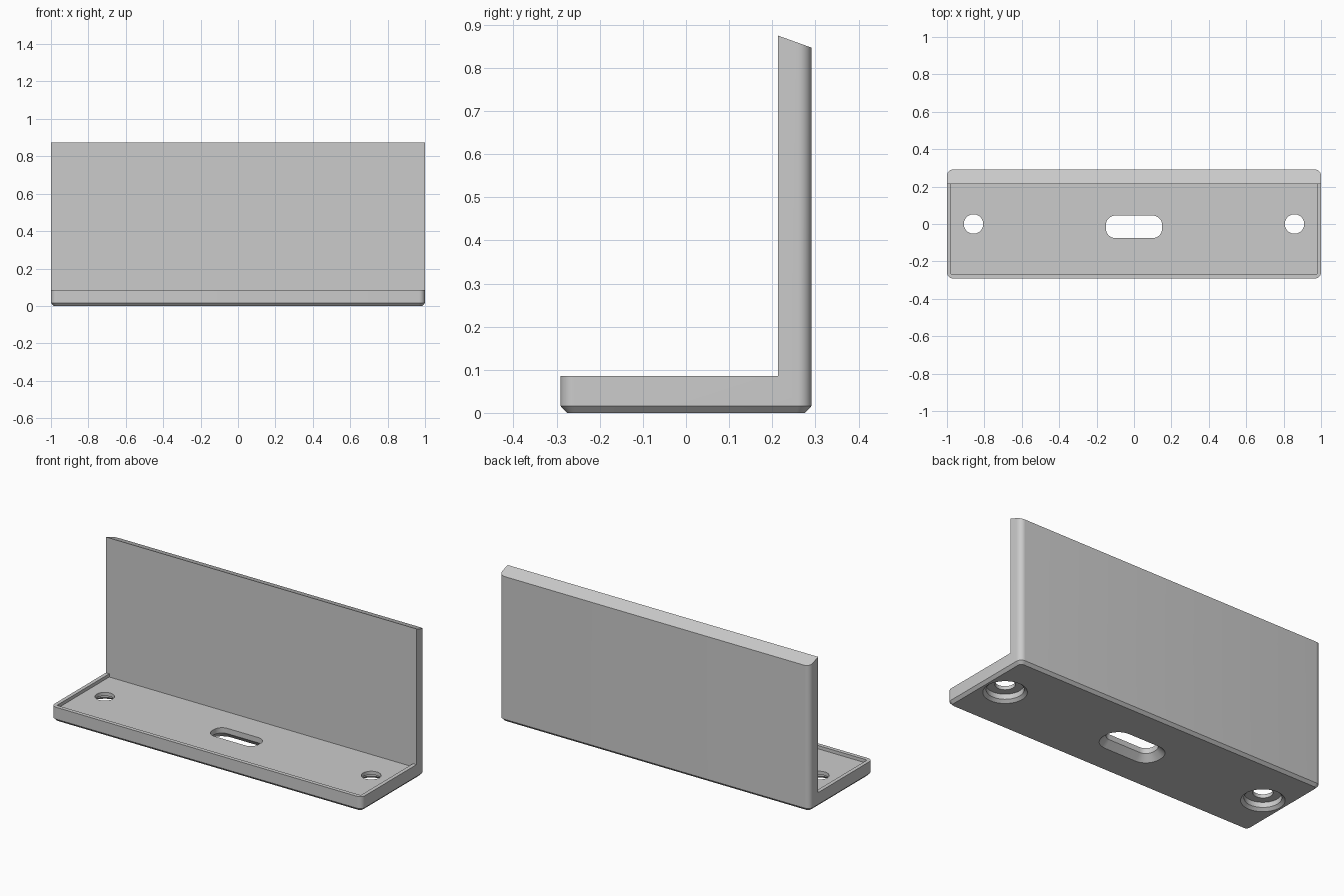
import bpy, bmesh, math

cube = bpy.data.objects.get("Cube")
if cube:
    bpy.data.objects.remove(cube, do_unlink=True)

grey = bpy.data.materials.new("plain grey")
grey.use_nodes = True
grey.diffuse_color = (0.6, 0.6, 0.6, 1)
grey.node_tree.nodes["Principled BSDF"].inputs["Base Color"].default_value = (0.6, 0.6, 0.6, 1)

HALF_Y = 0.291      # half depth of the footprint
WALL_Y = 0.213      # front face of the upright wall
WALL_TOP = 0.875
BASE_TOP = 0.085
FLOOR = 0.066       # bottom of the shallow tray


def rounded(hx, hy, r, z, cx=0, cy=0, steps=8):
    """Rounded rectangle ring; z is a height or a function of y."""
    ring = []
    for k, (sx, sy) in enumerate(((1, 1), (-1, 1), (-1, -1), (1, -1))):
        for i in range(steps + 1):
            a = (k + i / steps) * math.pi / 2
            x = cx + sx * (hx - r) + r * math.cos(a)
            y = cy + sy * (hy - r) + r * math.sin(a)
            ring.append((x, y, z(y) if callable(z) else z))
    return ring


def circle(r, z, cx, n=48):
    return [(cx + r * math.cos(2 * math.pi * i / n), r * math.sin(2 * math.pi * i / n), z)
            for i in range(n)]


def box_rings(x, y0, y1, z0, z1):
    return [[(-x, y0, z), (x, y0, z), (x, y1, z), (-x, y1, z)] for z in (z0, z1)]


def loft(name, rings):
    """Closed solid skinned through rings from bottom to top."""
    bm = bmesh.new()
    loops = [[bm.verts.new(p) for p in ring] for ring in rings]
    n = len(loops[0])
    for a, b in zip(loops, loops[1:]):
        for i in range(n):
            j = (i + 1) % n
            bm.faces.new((a[i], a[j], b[j], b[i]))
    bm.faces.new(loops[0][::-1])
    bm.faces.new(loops[-1])
    bmesh.ops.recalc_face_normals(bm, faces=bm.faces)
    mesh = bpy.data.meshes.new(name)
    bm.to_mesh(mesh)
    bm.free()
    mesh.materials.append(grey)
    obj = bpy.data.objects.new(name, mesh)
    bpy.context.collection.objects.link(obj)
    return obj


# Body with chamfered foot, rounded corners and sloping top
bracket = loft("angle_bracket", [
    rounded(0.985, HALF_Y - 0.015, 0.02, 0),
    rounded(1, HALF_Y, 0.032, 0.016),
    rounded(1, HALF_Y, 0.032, lambda y: WALL_TOP - 0.36 * (y - WALL_Y)),
])

# Space in front of the wall, and the shallow tray in the base
cutters = [
    loft("front_cutter", box_rings(1.2, -0.5, WALL_Y, BASE_TOP, 1.4)),
    loft("tray_cutter", box_rings(0.978, -0.268, WALL_Y, FLOOR, 0.3)),
]

# Central slot with a wide chamfer underneath
cutters.append(loft("slot_cutter", [
    rounded(0.15 + d, 0.06 + d, 0.05 + d, z, 0, -0.015)
    for d, z in ((0.045, -0.01), (0, 0.035), (0, 0.2))]))

# Counterbored screw holes
for side, x in (("left", 0.858), ("right", -0.858)):
    cutters.append(loft(side + "_hole_cutter", [
        circle(r, z, x) for r, z in
        ((0.131, -0.015), (0.097, 0.015), (0.097, 0.045), (0.052, 0.045), (0.052, 0.2))]))

bpy.ops.object.select_all(action='DESELECT')
bpy.context.view_layer.objects.active = bracket
bracket.select_set(True)
for cutter in cutters:
    cutter.hide_render = True
    mod = bracket.modifiers.new(cutter.name, 'BOOLEAN')
    mod.operation = 'DIFFERENCE'
    mod.solver = 'EXACT'
    mod.object = cutter
    bpy.ops.object.modifier_apply(modifier=mod.name)
    bpy.data.objects.remove(cutter, do_unlink=True)

bpy.ops.object.shade_smooth_by_angle(angle=math.radians(25))
